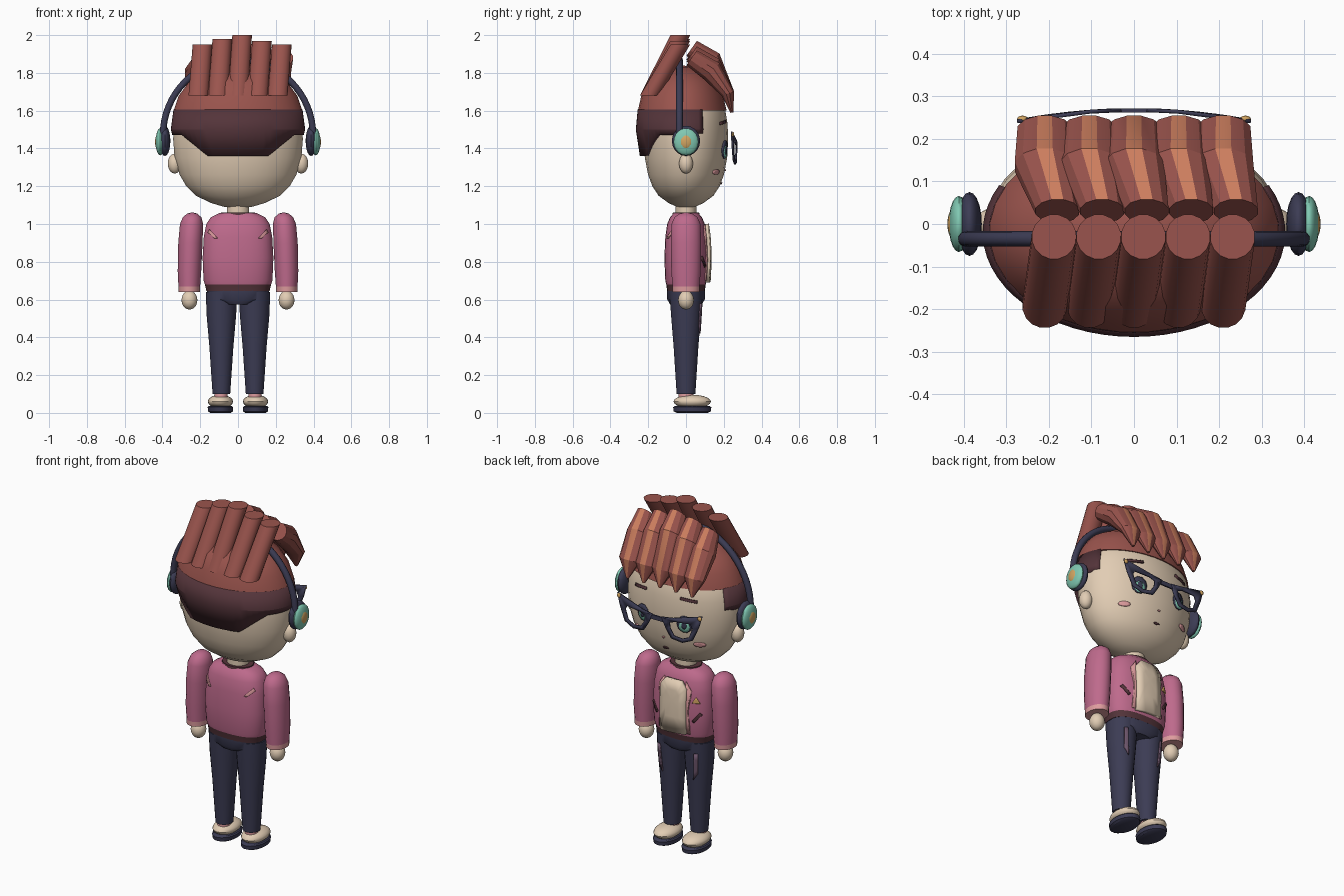
import bpy, bmesh
from math import sin, cos, pi, radians, copysign
from mathutils import Vector
from mathutils.bvhtree import BVHTree

if "Cube" in bpy.data.objects:
    bpy.data.objects.remove(bpy.data.objects["Cube"])


def material(name, hexcode):
    rgb = [int(hexcode[i:i + 2], 16) / 255 for i in (0, 2, 4)]
    col = [c / 12.92 if c < .04 else ((c + .055) / 1.055) ** 2.4 for c in rgb] + [1]
    m = bpy.data.materials.new(name)
    m.use_nodes = True
    m.diffuse_color = col
    m.node_tree.nodes["Principled BSDF"].inputs["Base Color"].default_value = col
    return m


SKIN = material("skin_cream", "E2CDB4")
HAIR = material("hair_red_brown", "9A544D")
LIGHT = material("hair_highlight", "CC7E5E")
MAROON = material("dark_maroon", "54343A")
NAVY = material("navy", "3C3C54")
PINK = material("jacket_pink", "BE6A8C")
BLUSH = material("light_pink", "DE9C9E")
TEAL = material("teal", "80C8B2")
GOLD = material("gold", "D2A562")
PATCH = material("faded_mauve", "6E566C")


def finish(name, bm, mats, angle=35, recalc=True):
    """Turn a bmesh into a smooth-by-angle object."""
    if recalc:
        bmesh.ops.recalc_face_normals(bm, faces=bm.faces)
    mesh = bpy.data.meshes.new(name)
    bm.to_mesh(mesh)
    bm.free()
    obj = bpy.data.objects.new(name, mesh)
    bpy.context.collection.objects.link(obj)
    for m in mats:
        mesh.materials.append(m)
    bpy.ops.object.select_all(action='DESELECT')
    obj.select_set(True)
    bpy.context.view_layer.objects.active = obj
    bpy.ops.object.shade_smooth_by_angle(angle=radians(angle))
    return obj


def solidify(obj, thickness, offset=0):
    mod = obj.modifiers.new("thickness", 'SOLIDIFY')
    mod.thickness, mod.offset = thickness, offset


def loft(name, rows, mats, n=24, power=1, rule=None, angle=35):
    """Skin rings (x, y, z, rx, ry, tilt); returns a tree for placing decals."""
    bm = bmesh.new()
    rings = []
    for x, y, z, rx, ry, *tilt in rows:
        a = radians(tilt[0]) if tilt else 0
        ring = []
        for i in range(n):
            t = 2 * pi * (i + .5) / n
            u = rx * copysign(abs(cos(t)) ** power, cos(t))
            v = ry * copysign(abs(sin(t)) ** power, sin(t))
            ring.append(bm.verts.new((x + u, y + v * cos(a), z + v * sin(a))))
        rings.append(ring)
    for low, high in zip(rings, rings[1:]):
        for i in range(n):
            j = (i + 1) % n
            f = bm.faces.new((low[i], low[j], high[j], high[i]))
            if rule:
                f.material_index = rule(f.calc_center_median(), i)
    for ring in (rings[0], rings[-1]):
        f = bm.faces.new(ring)
        if rule:
            f.material_index = rule(f.calc_center_median(), -1)
    bm.normal_update()
    tree = BVHTree.FromBMesh(bm)
    finish(name, bm, mats, angle)
    return tree


def ball(name, loc, size, mat, n=20):
    bm = bmesh.new()
    bmesh.ops.create_uvsphere(bm, u_segments=n, v_segments=n // 2, radius=1)
    bmesh.ops.scale(bm, vec=size, verts=bm.verts)
    bmesh.ops.translate(bm, vec=loc, verts=bm.verts)
    return finish(name, bm, [mat])


def decal(name, mat, tree, pts, side=1, lift=.003, thick=.008):
    """Thin plate following the surface; pts are (x, z) seen along y."""
    bm = bmesh.new()

    def on_surface(p):
        hit = tree.ray_cast(Vector((p.x, side * 2, p.y)), Vector((0, -side, 0)))[0]
        return bm.verts.new((p.x, (hit.y if hit else 0) + side * lift, p.y))
    corners = [Vector(p) for p in pts]
    mid = sum(corners, Vector((0, 0))) / len(corners)
    edge = [a.lerp(b, k / 3) for a, b in zip(corners, corners[1:] + corners[:1]) for k in range(3)]
    outer = [on_surface(p) for p in edge]
    inner = [on_surface(p.lerp(mid, .5)) for p in edge]
    centre = on_surface(mid)
    for i in range(len(edge)):
        j = (i + 1) % len(edge)
        bm.faces.new((outer[i], outer[j], inner[j], inner[i]))
        bm.faces.new((inner[i], inner[j], centre))
    solidify(finish(name, bm, [mat]), thick)


def oval(x, z, rx, rz, n=10):
    return [(x + rx * cos(2 * pi * i / n), z + rz * sin(2 * pi * i / n)) for i in range(n)]


# Head, neck and hair cap
head = loft("head", [(0, 0, z, r, r * .65) for z, r in (
    (1.09, .07), (1.11, .14), (1.15, .225), (1.2, .275), (1.26, .31), (1.35, .337),
    (1.45, .345), (1.53, .34), (1.6, .322), (1.7, .26), (1.8, .1))], [SKIN], 32)
loft("neck", [(0, 0, 1.03, .06, .055), (0, 0, 1.12, .06, .055)], [SKIN])
loft("hair_cap", [(0, -.02, z, r, r * .69) for z, r in (
    (1.6, .342), (1.68, .315), (1.75, .262), (1.8, .18), (1.83, .09), (1.838, .02))], [HAIR], 32)

# Shaved band of darker hair around the back and sides
bm = bmesh.new()
columns = []
for i in range(41):
    t = radians(-207 + 234 * i / 40)
    ramp = min(1, max(0, (abs(.34 * cos(t)) - .17) / .12))
    bottom = 1.36 + .11 * ramp
    columns.append([bm.verts.new((r * cos(t), -.02 + r * .69 * sin(t), z)) for z, r in (
        (1.605, .342), (1.5, .356), (bottom, .325 + .023 * ramp))])
for a, b in zip(columns, columns[1:]):
    for k in range(2):
        bm.faces.new((a[k], a[k + 1], b[k + 1], b[k]))
solidify(finish("shaved_hair", bm, [MAROON], 15), .02, -1)

# Five hair tufts: a tube rising at the back, a folded lock falling over the face
for k, top in enumerate((1.95, 1.98, 2, 1.97, 1.95)):
    x, drop = (k - 2) * .105, top - 2
    loft(f"hair_tube_{k}", [(x, -.192, 1.68, .053, .053), (x + .022, -.03, top, .053, .053)], [HAIR], 16)
    loft(f"hair_lock_{k}", [
        (x + .03, .03, 1.93 + drop, .053, .05, 55), (x, .135, 1.86 + drop, .073, .062, 45),
        (x, .222, 1.69, .066, .036, 20), (x, .243, 1.59, .008, .008, 10)],
        [HAIR, LIGHT], 12, rule=lambda c, i: int(i == 2), angle=25)

# Headphone band
curve = bpy.data.curves.new("headphone_band", 'CURVE')
curve.dimensions, curve.bevel_depth, curve.bevel_resolution = '3D', .018, 3
arc = curve.splines.new('POLY')
arc.points.add(32)
for i, p in enumerate(arc.points):
    p.co = (.397 * cos(pi * i / 32), -.035, 1.47 + .4 * sin(pi * i / 32), 1)
curve.materials.append(NAVY)
bpy.context.collection.objects.link(bpy.data.objects.new("headphone_band", curve))

# Torso, collar and hips
torso = loft("jacket", [(0, 0, z, rx, ry) for z, rx, ry in (
    (.645, .168, .1), (.68, .176, .105), (.7, .183, .11), (.82, .188, .115), (.93, .182, .11),
    (1.0, .168, .1), (1.035, .145, .085), (1.057, .1, .065))],
    [PINK, MAROON], 32, .8, lambda c, i: int(c.z < .68))
loft("collar", [(0, 0, 1.04, .095, .075), (0, 0, 1.062, .09, .07)], [MAROON])
loft("hips", [(0, 0, .575, .08, .085), (0, 0, .6, .15, .1), (0, 0, .655, .17, .1)], [NAVY], 24, .8)
decal("shirt_panel", SKIN, torso, [(-.08, .7), (.08, .69), (.08, .96), (.05, 1.0), (-.05, 1.0), (-.08, .96)],
      lift=.01, thick=.024)
decal("chest_badge", GOLD, torso, [(-.15, .885), (-.11, .885), (-.13, .92)])

for s, side in ((1, "left"), (-1, "right")):
    # Ear and headphone cup
    ball(side + "_ear", (s * .335, 0, 1.32), (.037, .037, .053), SKIN)
    ball(side + "_ear_pad", (s * .387, 0, 1.44), (.029, .075, .08), NAVY)
    ball(side + "_ear_cup", (s * .412, 0, 1.435), (.024, .066, .072), TEAL)
    ball(side + "_ear_button", (s * .425, 0, 1.435), (.014, .035, .04), GOLD)

    # Arm with cuff, and hand
    loft(side + "_sleeve", [(s * x, 0, z, r, r * 1.25) for x, z, r in (
        (.258, .64, .057), (.258, .668, .058), (.257, .75, .063), (.252, .9, .065),
        (.246, 1.0, .062), (.243, 1.035, .05), (.242, 1.055, .028), (.242, 1.06, .008))],
        [PINK, BLUSH], 20, rule=lambda c, i: int(c.z < .665))
    ball(side + "_hand", (s * .257, 0, .597), (.042, .042, .05), SKIN)

    # Leg, sock and shoe
    leg = loft(side + "_trouser_leg", [(s * .088, 0, z, rx, ry) for z, rx, ry in (
        (.1, .047, .05), (.35, .064, .066), (.52, .079, .08), (.64, .083, .088))], [NAVY])
    loft(side + "_sock", [(s * .09, 0, .07, .036, .04), (s * .09, 0, .115, .036, .04)], [BLUSH])
    loft(side + "_sole", [(s * .093, .033, z, r, r * 1.5) for z, r in (
        (0, .055), (.008, .066), (.03, .068), (.036, .062))], [NAVY])
    ball(side + "_shoe", (s * .093, .033, .06), (.067, .099, .036), SKIN)

    # Jacket and trouser details
    def mirrored(pts):
        return [(s * x, z) for x, z in pts]
    decal(side + "_lapel", BLUSH, torso, mirrored([(.08, .7), (.1, .7), (.09, .85), (.105, .95), (.07, 1.0)]))
    decal(side + "_pocket", MAROON, torso, mirrored([(.11, .78), (.12, .77), (.16, .82), (.15, .83)]))
    decal(side + "_back_mark", BLUSH, torso,
          mirrored([(.108, .925), (.122, .922), (.158, .955), (.15, .97)]), -1)
    decal(side + "_leg_patch", PATCH, leg, mirrored([(.1, .42), (.125, .46), (.13, .58), (.11, .58)]))

    # Eye, cheek and brow
    decal(side + "_eye_outline", NAVY, head, oval(s * .135, 1.395, .043, .05))
    decal(side + "_iris", TEAL, head, oval(s * .135, 1.382, .03, .033), lift=.006)
    decal(side + "_pupil", NAVY, head, oval(s * .135, 1.39, .014, .022), lift=.009)
    decal(side + "_cheek", BLUSH, head, oval(s * .2, 1.275, .03, .014))
    decal(side + "_brow", MAROON, head, mirrored([(.11, 1.535), (.2, 1.525), (.2, 1.54), (.11, 1.55)]))

    # Cat-eye glasses frame
    bm = bmesh.new()
    rim = [Vector(p) for p in ((.03, 1.435), (.1, 1.445), (.275, 1.49), (.255, 1.42),
                               (.22, 1.34), (.16, 1.315), (.09, 1.325), (.055, 1.38))]
    hub = Vector((.148, 1.385))

    def lens_vert(p):
        return bm.verts.new((s * p.x, .268 - .35 * p.x ** 2, p.y))
    outside = [lens_vert(p) for p in rim]
    inside = [lens_vert(hub + (p - hub).normalized() * min((p - hub).length * .7, .075)) for p in rim]
    for i in range(8):
        j = (i + 1) % 8
        bm.faces.new((outside[i], outside[j], inside[j], inside[i]))
    solidify(finish(side + "_glasses_rim", bm, [NAVY]), .009)
    ball(side + "_glasses_stud", (s * .262, .247, 1.475), (.013, .008, .013), GOLD, 12)

# Glasses bridge, nose and mouth
bm = bmesh.new()
bmesh.ops.create_cube(bm, size=1)
bmesh.ops.scale(bm, vec=(.13, .009, .025), verts=bm.verts)
bmesh.ops.translate(bm, vec=(0, .267, 1.42), verts=bm.verts)
finish("glasses_bridge", bm, [NAVY])
decal("nose", BLUSH, head, oval(0, 1.285, .008, .005))
decal("mouth", MAROON, head, oval(0, 1.215, .018, .006))
